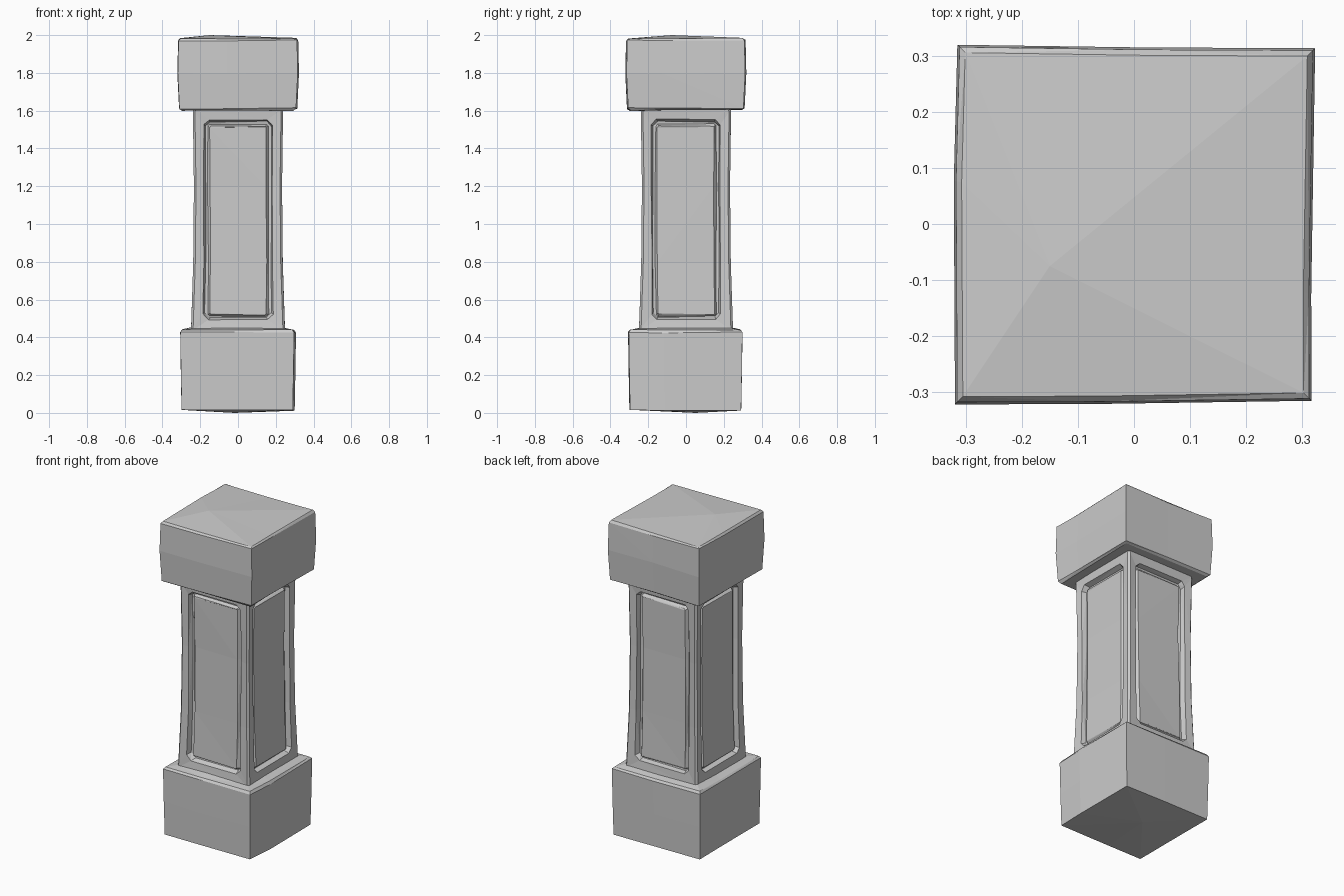
import bpy, bmesh, math, random
from mathutils import Matrix, Vector

if "Cube" in bpy.data.objects:
    bpy.data.objects.remove(bpy.data.objects["Cube"])

random.seed(4)


def wobble(a):
    return random.uniform(-a, a)


def finish(bm, name):
    bmesh.ops.remove_doubles(bm, verts=bm.verts, dist=0.0005)
    bmesh.ops.triangulate(bm, faces=[f for f in bm.faces if len(f.verts) > 3])
    bmesh.ops.recalc_face_normals(bm, faces=bm.faces)
    mesh = bpy.data.meshes.new(name)
    bm.to_mesh(mesh)
    bm.free()
    obj = bpy.data.objects.new(name, mesh)
    bpy.context.collection.objects.link(obj)
    return obj


def bridge(bm, a, b):
    n = len(a)
    for i in range(n):
        bm.faces.new((a[i], a[(i + 1) % n], b[(i + 1) % n], b[i]))


def stone_block(name, rings, low, high):
    """Stack of square rings, each side split once off-centre, with domed ends."""
    outline = [(-1, -1), (-.2, -1), (1, -1), (1, -.4), (1, 1), (.05, 1), (-1, 1), (-1, .25)]
    shift = [(wobble(.006), wobble(.006)) for _ in outline]
    bm = bmesh.new()
    loops = []
    for z, h in rings:
        loops.append([bm.verts.new((x * h + sx, y * h + sy, z + wobble(.004)))
                      for (x, y), (sx, sy) in zip(outline, shift)])
    for a, b in zip(loops, loops[1:]):
        bridge(bm, a, b)
    for loop, tip in ((loops[0], low), (loops[-1], high)):
        v = bm.verts.new(tip)
        for i in range(8):
            bm.faces.new((loop[i], loop[(i + 1) % 8], v))
    return finish(bm, name)


# Base plinth with a worn top edge
stone_block("base_block",
            [(.014, .295), (.22, .299), (.425, .302), (.44, .292), (.45, .24)],
            (-.02, .05, 0), (0, 0, .45))

# Cap block with a slightly domed top
stone_block("cap_block",
            [(1.602, .295), (1.612, .309), (1.8, .318), (1.972, .314), (1.984, .304)],
            (0, 0, 1.602), (-.15, -.075, 2.0))


# Shaft: four sides, each a frame, a groove and a raised panel
def panel_loop(w, z0, z1, cut):
    zs = [z0 + cut, .8, 1.2, z1 - cut]
    return ([(-w + cut, z0), (w - cut, z0)] + [(w, z) for z in zs]
            + [(w - cut, z1), (-w + cut, z1)] + [(-w, z) for z in reversed(zs)])


def shaft_half(z):
    t = (z - .43) / 1.18
    return .232 + .018 * (1 - t) ** 3 + .008 * t ** 4


layers = [  # half width, bottom, top, corner cut, depth below the frame
    (None, .43, 1.61, 0, 0),
    (.183, .495, 1.553, .028, .004),
    (.174, .505, 1.542, .024, .034),
    (.160, .510, 1.530, .010, .036),
    (.150, .520, 1.518, .006, .018),
]
bm = bmesh.new()
for side in range(4):
    turn = Matrix.Rotation(side * math.pi / 2, 3, 'Z')
    previous = None
    for w, z0, z1, cut, depth in layers:
        loop = []
        for x, z in panel_loop(w or 1, z0, z1, cut):
            h = shaft_half(z)
            if w is None:
                p = Vector((x * h, -h, z))
            else:
                p = Vector((x + wobble(.004), -h + depth + wobble(.002), z + wobble(.003)))
            loop.append(bm.verts.new(turn @ p))
        if previous:
            bridge(bm, previous, loop)
        previous = loop
    # raised panel face, split into rows
    n = previous
    bm.faces.new((n[11], n[0], n[1], n[2]))
    bm.faces.new((n[11], n[2], n[3], n[10]))
    bm.faces.new((n[10], n[3], n[4], n[9]))
    bm.faces.new((n[9], n[4], n[5], n[8]))
    bm.faces.new((n[8], n[5], n[6], n[7]))
bmesh.ops.remove_doubles(bm, verts=bm.verts, dist=0.0005)

# Chip and soften the shaft's corner edges
corners = [e for e in bm.edges
           if all(abs(abs(v.co.x) - abs(v.co.y)) < 1e-4 for v in e.verts)
           and abs(e.verts[0].co.z - e.verts[1].co.z) > .1]
bmesh.ops.bevel(bm, geom=corners, offset=.012, segments=1, affect='EDGES')
finish(bm, "panelled_shaft")
